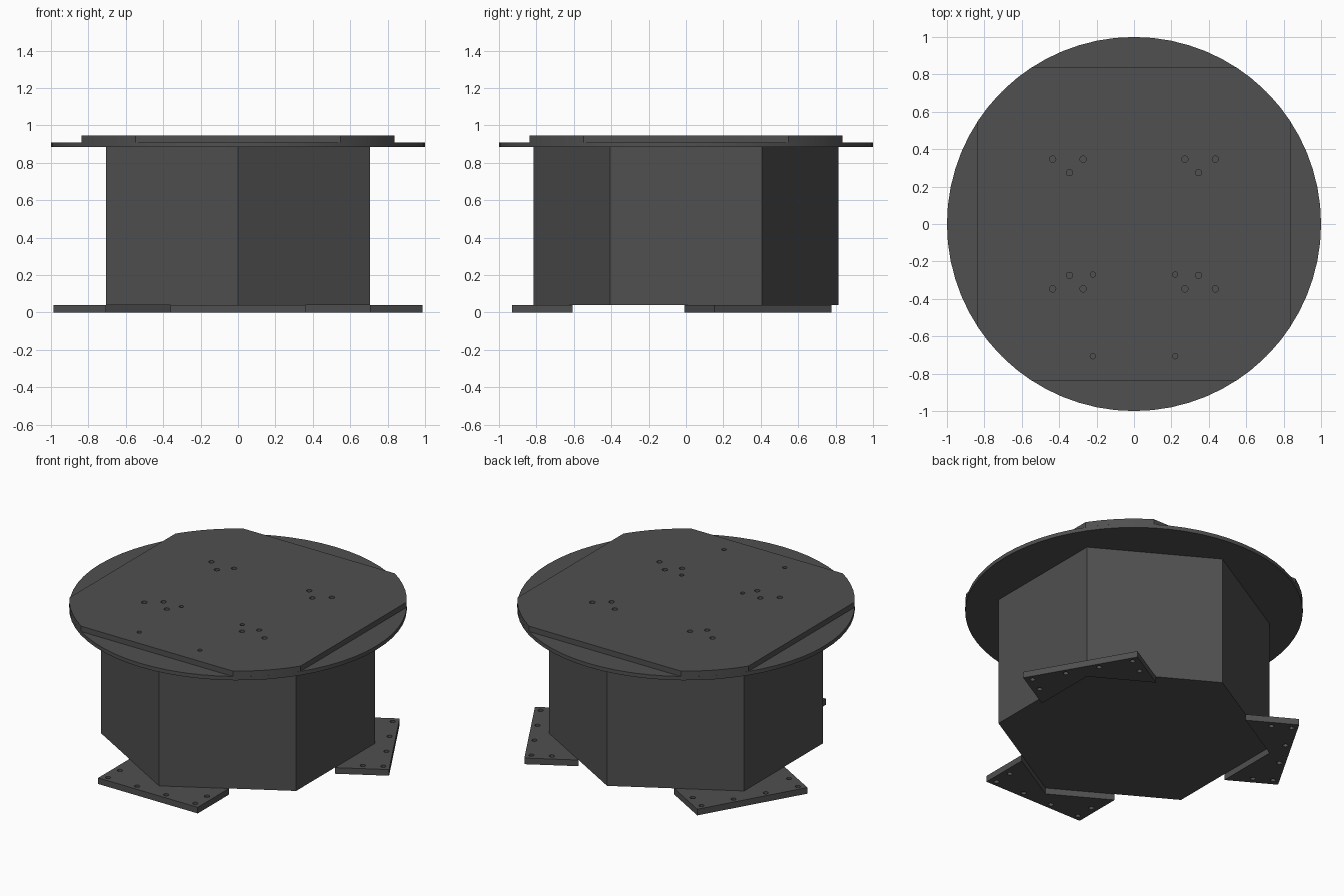
import bpy, bmesh
from math import sin, cos, pi, radians, acos, sqrt
from mathutils import Matrix

if "Cube" in bpy.data.objects:
    bpy.data.objects.remove(bpy.data.objects["Cube"])

grey = bpy.data.materials.new("dark_grey")
grey.diffuse_color = (0.08, 0.08, 0.08, 1)
grey.use_nodes = True
grey.node_tree.nodes["Principled BSDF"].inputs["Base Color"].default_value = grey.diffuse_color


def add_prism(bm, pts, z0, z1):
    face = bm.faces.new([bm.verts.new((x, y, z0)) for x, y in pts])
    ext = bmesh.ops.extrude_face_region(bm, geom=[face])
    top = [v for v in ext["geom"] if isinstance(v, bmesh.types.BMVert)]
    bmesh.ops.translate(bm, verts=top, vec=(0, 0, z1 - z0))


def ring(cx, cy, r, n, start=0.0):
    return [(cx + r * cos(start + 2 * pi * i / n),
             cy + r * sin(start + 2 * pi * i / n)) for i in range(n)]


def make(name, prisms):
    bm = bmesh.new()
    for pts, z0, z1 in prisms:
        add_prism(bm, pts, z0, z1)
    bmesh.ops.recalc_face_normals(bm, faces=bm.faces[:])
    me = bpy.data.meshes.new(name)
    bm.to_mesh(me)
    bm.free()
    ob = bpy.data.objects.new(name, me)
    bpy.context.collection.objects.link(ob)
    me.materials.append(grey)
    return ob


def activate(ob):
    bpy.ops.object.select_all(action='DESELECT')
    ob.select_set(True)
    bpy.context.view_layer.objects.active = ob


def drill(obs, holes, z0, z1):
    cutter = make("hole_cutter", [(ring(x, y, r, 16), z0, z1) for x, y, r in holes])
    for ob in obs:
        mod = ob.modifiers.new("holes", 'BOOLEAN')
        mod.operation = 'DIFFERENCE'
        mod.solver = 'EXACT'
        mod.object = cutter
        activate(ob)
        bpy.ops.object.modifier_apply(modifier=mod.name)
    bpy.data.objects.remove(cutter)


HEX_R, DISC_Z, STEP_Z, TOP_Z, FLAT = 0.815, 0.885, 0.91, 0.945, 0.836

# hexagonal drum, corner facing front
make("hexagonal_drum", [(ring(0, 0, HEX_R, 6, pi / 2), 0.04, DISC_Z)])

# round lower disc
disc = make("round_disc", [(ring(0, 0, 1, 64), DISC_Z, STEP_Z)])

# upper plate: circle with four flats
a0 = acos(FLAT)
a1 = pi / 2 - a0
outline = []
for q in range(4):
    for i in range(6):
        a = q * pi / 2 + a0 + (a1 - a0) * i / 5
        outline.append((cos(a), sin(a)))
plate = make("top_plate", [(outline, STEP_Z, TOP_Z)])

# bolt holes in the top
holes = []
for sx in (-1, 1):
    for x, y in ((0.272, 0.347), (0.435, 0.347), (0.345, 0.275)):
        holes += [(sx * x, y, 0.017), (sx * x, -y, 0.017)]
    holes += [(sx * 0.22, -0.27, 0.014), (sx * 0.22, -0.707, 0.014)]
drill([disc, plate], holes, DISC_Z - 0.05, TOP_Z + 0.05)

# three feet, each notched around a drum corner
W, OUT = 0.36, 0.93
INNER = HEX_R - W / sqrt(3)
foot_outline = [(-W, -OUT), (W, -OUT), (W, -INNER), (0, -HEX_R), (-W, -INNER)]
foot_holes = [(t, -0.892, 0.016) for t in (-0.315, -0.105, 0.105, 0.315)]
foot_holes += [(s * 0.315, -0.77, 0.016) for s in (-1, 1)]
front = make("front_foot", [(foot_outline, 0, 0.04)])
drill([front], foot_holes, -0.05, 0.1)
for name, ang in (("right_foot", 120), ("left_foot", 240)):
    me = front.data.copy()
    me.transform(Matrix.Rotation(radians(ang), 4, 'Z'))
    bpy.context.collection.objects.link(bpy.data.objects.new(name, me))

# smooth round edges only
for ob in (disc, plate):
    activate(ob)
    bpy.ops.object.shade_smooth_by_angle(angle=radians(20))
